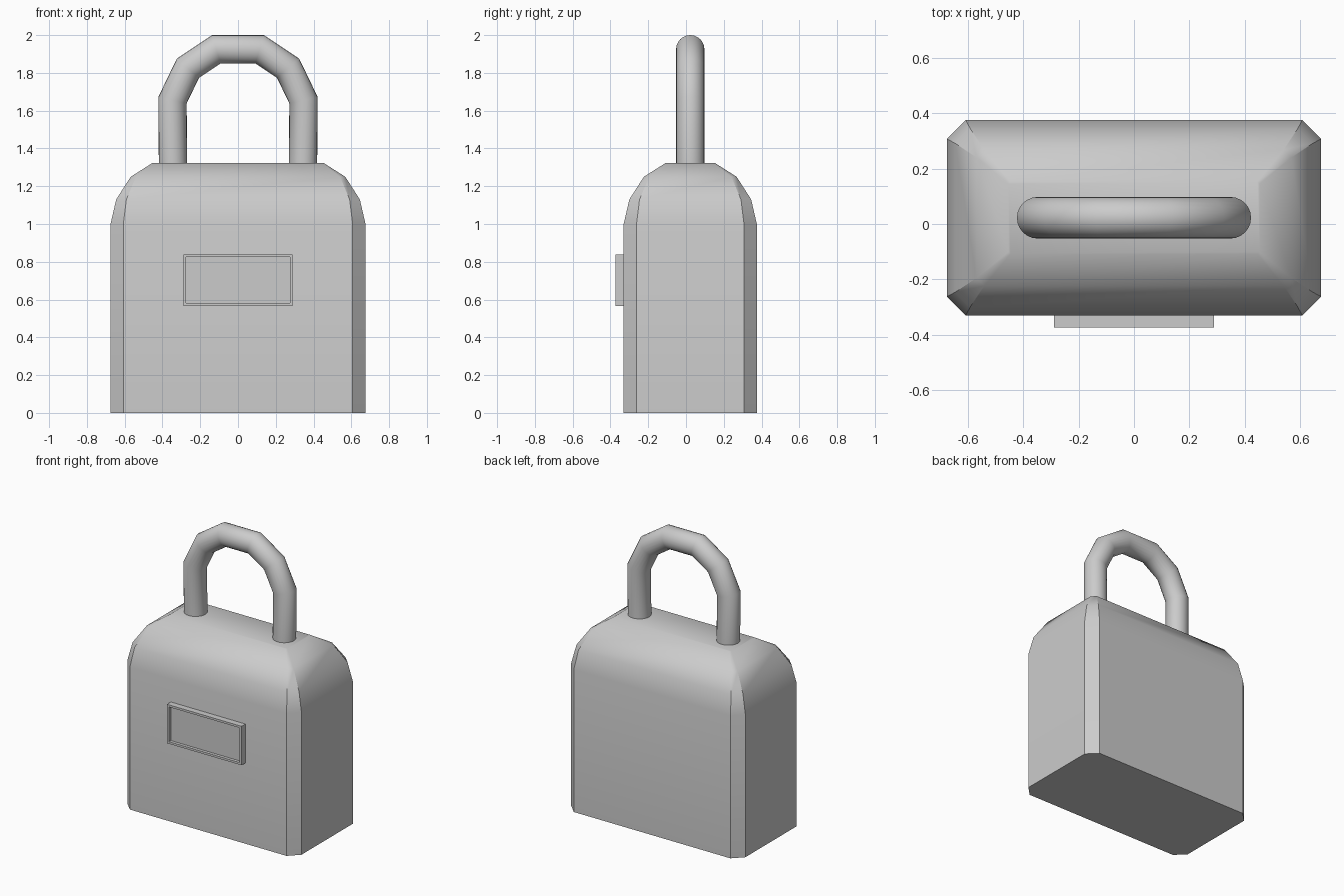
import bpy, bmesh, math
from mathutils import Vector

if "Cube" in bpy.data.objects:
    bpy.data.objects.remove(bpy.data.objects["Cube"])

YC = 0.0225  # depth centre of body and shackle


def finish(name, bm, angle):
    bmesh.ops.recalc_face_normals(bm, faces=bm.faces)
    mesh = bpy.data.meshes.new(name)
    bm.to_mesh(mesh)
    bm.free()
    ob = bpy.data.objects.new(name, mesh)
    bpy.context.collection.objects.link(ob)
    bpy.ops.object.select_all(action='DESELECT')
    ob.select_set(True)
    bpy.context.view_layer.objects.active = ob
    bpy.ops.object.shade_smooth_by_angle(angle=math.radians(angle))
    return ob


def loft(name, rings, angle):
    """Skin a list of equal-length point rings and cap both ends."""
    bm = bmesh.new()
    loops = [[bm.verts.new(p) for p in ring] for ring in rings]
    n = len(loops[0])
    for a, b in zip(loops, loops[1:]):
        for i in range(n):
            j = (i + 1) % n
            bm.faces.new((a[i], a[j], b[j], b[i]))
    bm.faces.new(loops[0])
    bm.faces.new(loops[-1])
    return finish(name, bm, angle)


def body_ring(z, inset, c):
    """Rectangle with cut corners."""
    x, y = 0.675 - inset, 0.3525 - inset
    pts = [(x, y - c), (x - c, y), (c - x, y), (-x, y - c),
           (-x, c - y), (c - x, -y), (x - c, -y), (x, c - y)]
    return [(px, py + YC, z) for px, py in pts]


# body: straight walls, then a rounded shoulder with fading corner chamfers
loft("lock_body", [body_ring(*r) for r in (
    (0, 0, 0.068), (1.0, 0, 0.068), (1.13, 0.03, 0.054),
    (1.25, 0.107, 0.028), (1.323, 0.222, 0.008))], 32)

# shackle: round tube with mitred bends along a half path and its mirror
half = [(0.344, 1.30), (0.347, 1.655), (0.265, 1.825), (0.115, 1.925)]
path = [Vector(p) for p in half] + [Vector((-x, z)) for x, z in reversed(half)]
RADIUS, SIDES = 0.075, 24
rings = []
for i, p in enumerate(path):
    d_in = (p - path[i - 1]).normalized() if i else Vector((0, 1))
    d_out = (path[i + 1] - p).normalized() if i < len(path) - 1 else Vector((0, -1))
    t = (d_in + d_out).normalized()
    side = Vector((t.y, -t.x)) / t.dot(d_in)
    ring = []
    for k in range(SIDES):
        a = 2 * math.pi * k / SIDES
        q = p + side * RADIUS * math.cos(a)
        ring.append((q.x, YC + RADIUS * math.sin(a), q.y))
    rings.append(ring)
loft("shackle", rings, 38)


# label holder: raised plate with a thin rim around a recessed panel
def plate_ring(y, inset):
    x, z0, z1 = 0.289 - inset, 0.566 + inset, 0.839 - inset
    return [(-x, y, z0), (x, y, z0), (x, y, z1), (-x, y, z1)]


loft("label_holder", [plate_ring(-0.325, 0), plate_ring(-0.373, 0),
                      plate_ring(-0.373, 0.015), plate_ring(-0.352, 0.015)], 30)
